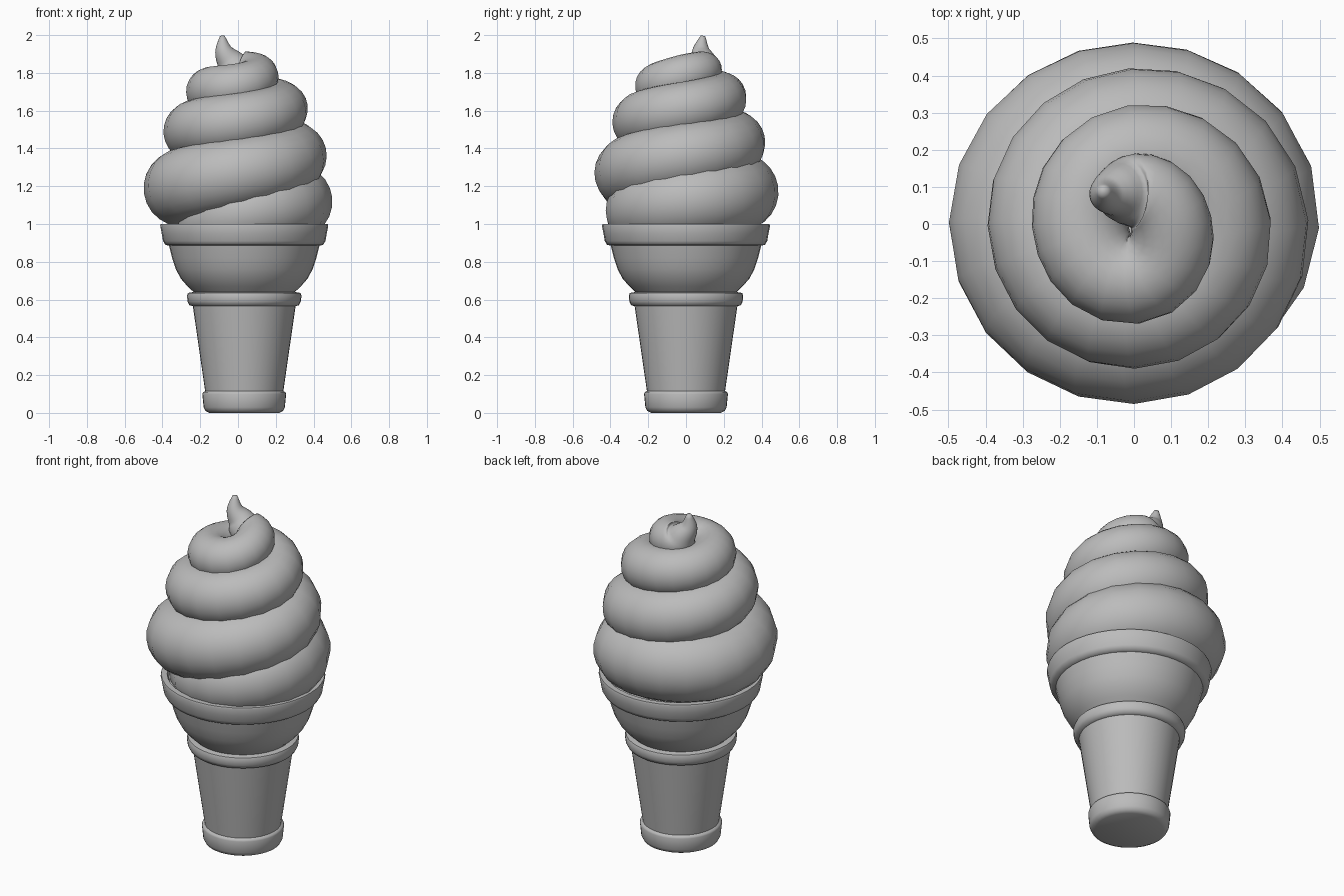
import bpy
import bmesh
import math
from mathutils import Vector

cube = bpy.data.objects.get("Cube")
if cube:
    bpy.data.objects.remove(cube, do_unlink=True)


def make_material(name, value):
    mat = bpy.data.materials.new(name)
    mat.use_nodes = True
    colour = (value, value, value, 1)
    mat.diffuse_color = colour
    mat.node_tree.nodes["Principled BSDF"].inputs["Base Color"].default_value = colour
    return mat


def finish(name, bm, mat, sharp_angle):
    bmesh.ops.recalc_face_normals(bm, faces=bm.faces)
    mesh = bpy.data.meshes.new(name)
    bm.to_mesh(mesh)
    bm.free()
    mesh.materials.append(mat)
    obj = bpy.data.objects.new(name, mesh)
    bpy.context.collection.objects.link(obj)
    bpy.ops.object.select_all(action="DESELECT")
    obj.select_set(True)
    bpy.context.view_layer.objects.active = obj
    bpy.ops.object.shade_smooth_by_angle(angle=math.radians(sharp_angle))
    return obj


def skin_rings(bm, rings):
    """Bridge successive closed rings with quads and cap both ends."""
    loops = [[bm.verts.new(co) for co in ring] for ring in rings]
    count = len(loops[0])
    for low, high in zip(loops, loops[1:]):
        for i in range(count):
            j = (i + 1) % count
            bm.faces.new((low[i], low[j], high[j], high[i]))
    bm.faces.new(loops[0])
    bm.faces.new(loops[-1])


def lathe(name, profile, centre_x, sides, mat):
    bm = bmesh.new()
    turns = [math.tau * i / sides for i in range(sides)]
    skin_rings(bm, [[(centre_x + r * math.cos(t), r * math.sin(t), z) for t in turns]
                    for r, z in profile])
    return finish(name, bm, mat, 50)


def catmull_rom(keys, steps):
    """Smooth samples through the keys, with the end keys repeated."""
    keys = [Vector(k) for k in keys]
    padded = [keys[0]] + keys + [keys[-1]]
    samples = []
    for a, b, c, d in zip(padded, padded[1:], padded[2:], padded[3:]):
        for i in range(steps):
            t = i / steps
            samples.append(b + (c - a) * (t / 2)
                           + (a * 2 - b * 5 + c * 4 - d) * (t * t / 2)
                           + (b * 3 - a - c * 3 + d) * (t ** 3 / 2))
    samples.append(keys[-1])
    return samples


def sweep(name, samples, sides, mat):
    """Round tube along a clockwise helix of (quarter turn, distance, z, radius)."""
    centres = []
    for quarter, dist, z, radius in samples:
        angle = math.pi - quarter * math.pi / 2
        centres.append(Vector((dist * math.cos(angle), dist * math.sin(angle), z)))
    rings = []
    side = None
    for i, centre in enumerate(centres):
        tangent = (centres[min(i + 1, len(centres) - 1)] - centres[max(i - 1, 0)]).normalized()
        if side is None:
            side = tangent.orthogonal()
        side = (side - tangent * side.dot(tangent)).normalized()
        across = tangent.cross(side)
        radius = samples[i][3]
        ring = []
        for k in range(sides):
            t = math.tau * k / sides
            ring.append(centre + (side * math.cos(t) + across * math.sin(t)) * radius)
        rings.append(ring)
    # Round off the pointed end
    first = centres[0]
    nose = (centres[0] - centres[1]).normalized() * samples[0][3]
    rings.insert(0, [first + (co - first) * 0.6 + nose * 0.8 for co in rings[0]])
    bm = bmesh.new()
    skin_rings(bm, rings)
    return finish(name, bm, mat, 80)


grey = make_material("plain grey", 0.5)

# Wafer cup: foot, tapered stem, collar, bowl and rim
cup_profile = [
    (0.185, 0.0), (0.205, 0.01), (0.215, 0.03), (0.222, 0.1), (0.218, 0.11), (0.207, 0.115),
    (0.272, 0.565), (0.29, 0.57), (0.3, 0.59), (0.303, 0.62), (0.298, 0.635), (0.268, 0.64),
    (0.3, 0.67), (0.335, 0.71), (0.362, 0.76), (0.382, 0.82), (0.398, 0.885),
    (0.418, 0.89), (0.43, 0.91), (0.437, 0.95), (0.445, 0.99), (0.442, 1.0),
    (0.41, 1.0), (0.4, 0.98),
]
lathe("wafer_cup", cup_profile, 0.033, 40, grey)

# Swirl of soft cream, from the curled tip down into the cup
swirl_keys = [
    (0.52, 0.12, 1.98, 0.02), (0.52, 0.11, 1.92, 0.047), (0.68, 0.1, 1.87, 0.07),
    (1, 0.09, 1.82, 0.1), (2, 0.1, 1.79, 0.11), (3, 0.15, 1.73, 0.12), (4, 0.145, 1.7, 0.13),
    (5, 0.185, 1.67, 0.135), (6, 0.225, 1.61, 0.145), (7, 0.235, 1.54, 0.155),
    (8, 0.235, 1.49, 0.16), (9, 0.25, 1.43, 0.17), (10, 0.29, 1.36, 0.18),
    (11, 0.295, 1.27, 0.19), (12, 0.295, 1.19, 0.205), (13, 0.285, 1.17, 0.205),
    (14, 0.3, 1.12, 0.2), (15, 0.24, 1.05, 0.18), (16, 0.17, 0.95, 0.14),
]
sweep("cream_swirl", catmull_rom(swirl_keys, 5), 24, grey)
